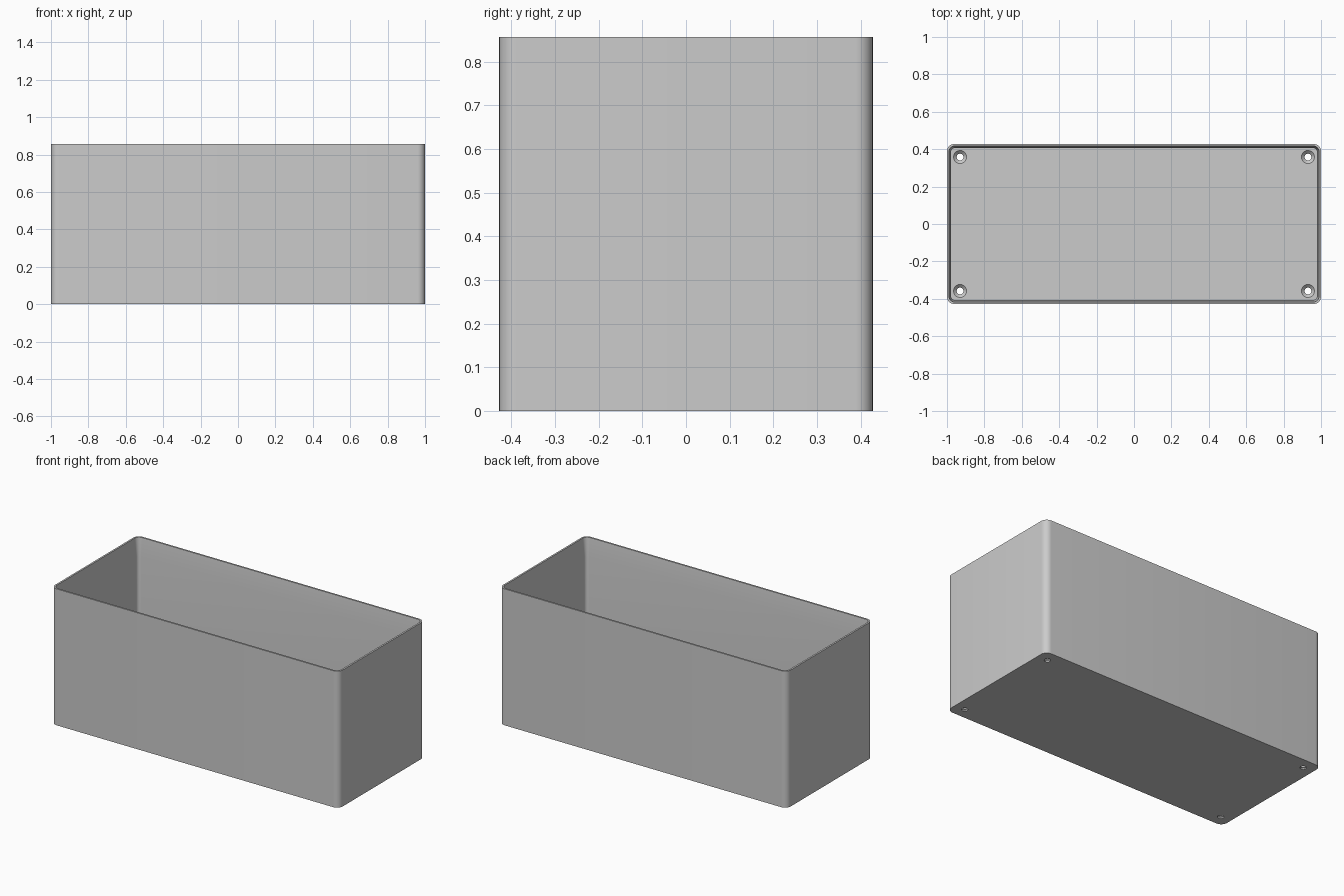
import bpy
import bmesh
import math

cube = bpy.data.objects.get("Cube")
if cube:
    bpy.data.objects.remove(cube, do_unlink=True)

HALF_X, HALF_Y, HEIGHT = 1.0, 0.428, 0.857
CORNER = 0.04
FLOOR = 0.025

grey = bpy.data.materials.new("light grey plastic")
grey.use_nodes = True
colour = (0.6, 0.6, 0.6, 1)
grey.diffuse_color = colour
grey.node_tree.nodes["Principled BSDF"].inputs["Base Color"].default_value = colour


def rounded_ring(bm, inset, radius, z, steps=8):
    """Ring of vertices around a rounded rectangle, inset from the outside."""
    cx, cy = HALF_X - inset - radius, HALF_Y - inset - radius
    ring = []
    for quarter, (sx, sy) in enumerate([(1, 1), (-1, 1), (-1, -1), (1, -1)]):
        for i in range(steps + 1):
            a = math.pi / 2 * (quarter + i / steps)
            ring.append(bm.verts.new((sx * cx + radius * math.cos(a),
                                      sy * cy + radius * math.sin(a), z)))
    return ring


def loft(name, rings, bm):
    """Join closed rings in order and cap both ends."""
    for low, high in zip(rings, rings[1:]):
        n = len(low)
        for i in range(n):
            j = (i + 1) % n
            bm.faces.new((low[i], low[j], high[j], high[i]))
    bm.faces.new(rings[0][::-1])
    bm.faces.new(rings[-1])
    bmesh.ops.recalc_face_normals(bm, faces=bm.faces)
    mesh = bpy.data.meshes.new(name)
    bm.to_mesh(mesh)
    bm.free()
    obj = bpy.data.objects.new(name, mesh)
    bpy.context.collection.objects.link(obj)
    return obj


# Open box: outer wall, rim, tapered lip, inner wall and floor
bm = bmesh.new()
sections = [(0, CORNER, 0), (0, CORNER, HEIGHT), (0.011, 0.03, HEIGHT),
            (0.022, 0.02, 0.74), (0.022, 0.02, FLOOR)]
box = loft("box", [rounded_ring(bm, *s) for s in sections], bm)
box.data.materials.append(grey)


# Countersunk screw holes in the floor corners
def screw_cutter(x, y):
    bm = bmesh.new()
    profile = [(0.018, -0.02), (0.018, 0.008), (0.035, FLOOR), (0.035, 0.04)]
    rings = [[bm.verts.new((x + r * math.cos(math.tau * i / 32),
                            y + r * math.sin(math.tau * i / 32), z))
              for i in range(32)] for r, z in profile]
    cutter = loft("screw_hole_cutter", rings, bm)
    cutter.data.materials.append(grey)
    cutter.hide_render = True
    return cutter


bpy.context.view_layer.objects.active = box
for sx in (-1, 1):
    for sy in (-1, 1):
        cutter = screw_cutter(sx * 0.93, sy * 0.358)
        mod = box.modifiers.new("screw_hole", "BOOLEAN")
        mod.operation = "DIFFERENCE"
        mod.solver = "EXACT"
        mod.object = cutter
        bpy.ops.object.modifier_apply(modifier=mod.name)
        bpy.data.objects.remove(cutter, do_unlink=True)

# Smooth the rounded corners, keep the edges crisp
bpy.ops.object.select_all(action="DESELECT")
box.select_set(True)
bpy.ops.object.shade_smooth_by_angle(angle=math.radians(30))
